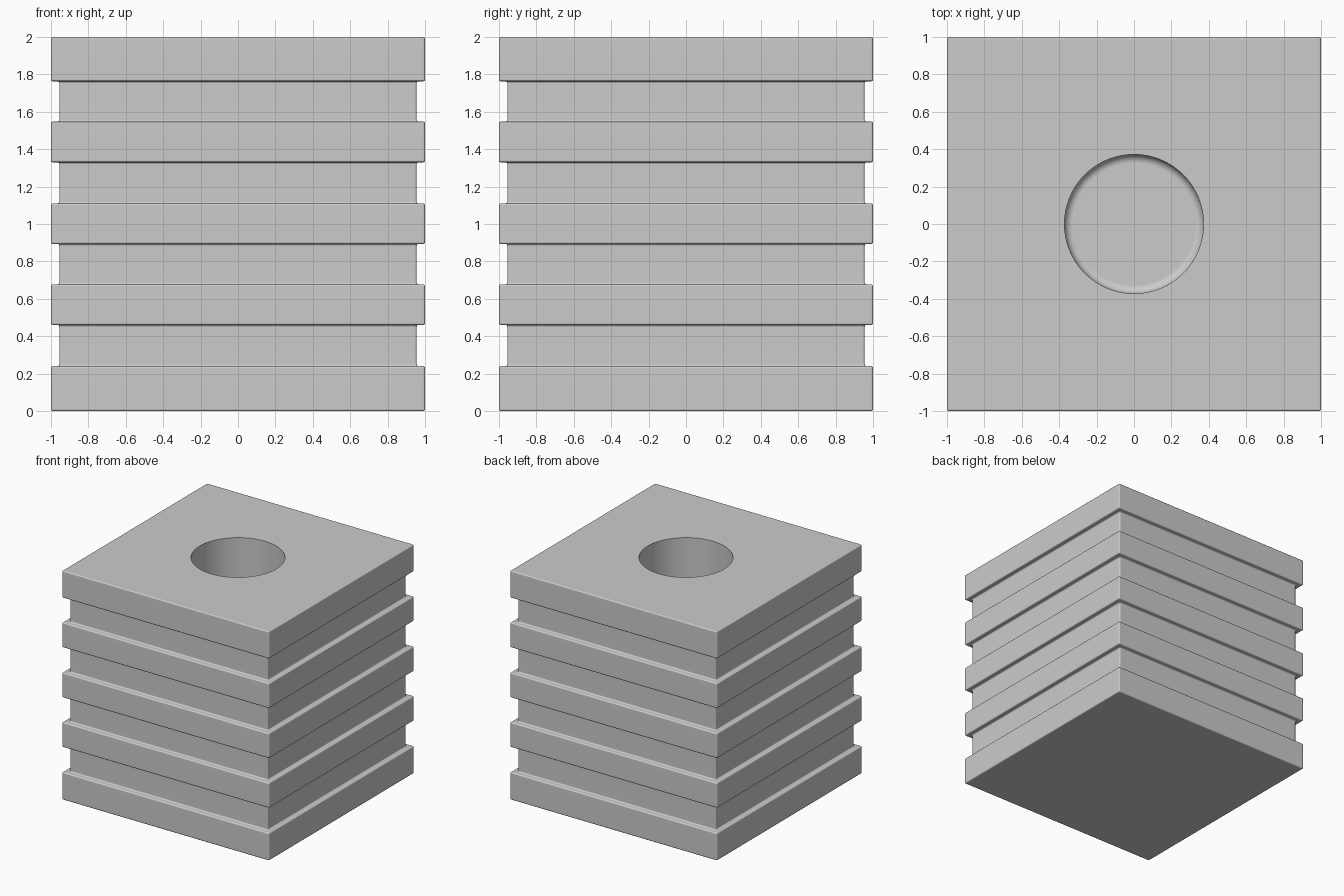
import bpy, bmesh, math

if "Cube" in bpy.data.objects:
    bpy.data.objects.remove(bpy.data.objects["Cube"])


def loft(name, rings, sides, turn=0.0):
    """Stack regular polygons given as (radius, z), capped at both ends."""
    bm = bmesh.new()
    loops = []
    for r, z in rings:
        loops.append([bm.verts.new((r * math.cos(turn + math.tau * i / sides),
                                    r * math.sin(turn + math.tau * i / sides), z))
                      for i in range(sides)])
    for a, b in zip(loops, loops[1:]):
        for i in range(sides):
            j = (i + 1) % sides
            bm.faces.new((a[i], a[j], b[j], b[i]))
    bm.faces.new(loops[0][::-1])
    bm.faces.new(loops[-1])
    bmesh.ops.recalc_face_normals(bm, faces=bm.faces)
    mesh = bpy.data.meshes.new(name)
    bm.to_mesh(mesh)
    bm.free()
    obj = bpy.data.objects.new(name, mesh)
    bpy.context.collection.objects.link(obj)
    return obj


# Square block with four grooves running all the way round
levels = [0, 0.24, 0.46, 0.677, 0.893, 1.11, 1.33, 1.547, 1.763, 2.0]
rings = []
for k, (lo, hi) in enumerate(zip(levels, levels[1:])):
    half = 0.955 if k % 2 else 1.0
    rings += [(half * math.sqrt(2), lo), (half * math.sqrt(2), hi)]
block = loft("grooved_block", rings, 4, math.pi / 4)

bevel = block.modifiers.new("soft_edges", 'BEVEL')
bevel.width = 0.01
bevel.segments = 3
bevel.limit_method = 'ANGLE'

# Round socket in the top with a rounded floor edge
R, FLOOR, FILLET = 0.372, 1.4, 0.045
socket = [(R - FILLET + FILLET * math.sin(a), FLOOR + FILLET * (1 - math.cos(a)))
          for a in (math.radians(15 * i) for i in range(7))]
cutter = loft("socket_cutter", socket + [(R, 2.2)], 64)
cutter.hide_render = True

cut = block.modifiers.new("socket", 'BOOLEAN')
cut.operation = 'DIFFERENCE'
cut.solver = 'EXACT'
cut.object = cutter

# Apply the modifiers, drop the cutter, then smooth
bpy.context.view_layer.objects.active = block
block.select_set(True)
for m in ("soft_edges", "socket"):
    bpy.ops.object.modifier_apply(modifier=m)
bpy.data.objects.remove(cutter)
bpy.ops.object.shade_smooth_by_angle(angle=math.radians(50))
weighted = block.modifiers.new("flat_faces", 'WEIGHTED_NORMAL')
weighted.keep_sharp = True
